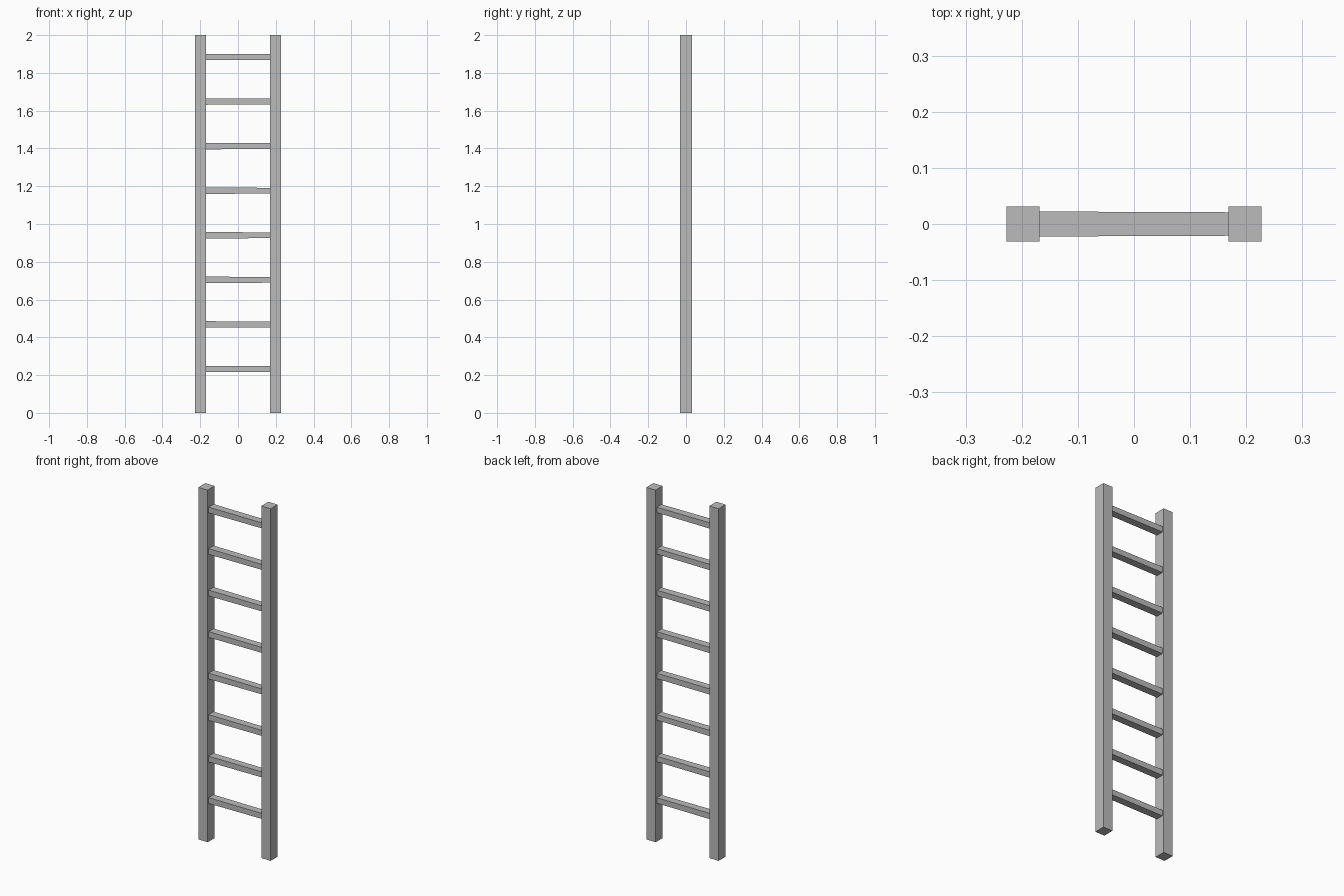
import bpy
import bmesh

old = bpy.data.objects.get("Cube")
if old:
    bpy.data.objects.remove(old, do_unlink=True)

grey = bpy.data.materials.new("plain grey")
grey.use_nodes = True
colour = (0.5, 0.5, 0.5, 1)
grey.diffuse_color = colour
grey.node_tree.nodes["Principled BSDF"].inputs["Base Color"].default_value = colour


def box(name, centre, size, taper=1.0):
    """Box whose +x end is scaled by taper."""
    bm = bmesh.new()
    bmesh.ops.create_cube(bm, size=1)
    for v in bm.verts:
        scale = taper if v.co.x > 0 else 1.0
        v.co.x *= size[0]
        v.co.y *= size[1] * scale
        v.co.z *= size[2] * scale
    mesh = bpy.data.meshes.new(name)
    bm.to_mesh(mesh)
    bm.free()
    mesh.materials.append(grey)
    obj = bpy.data.objects.new(name, mesh)
    obj.location = centre
    bpy.context.collection.objects.link(obj)
    return obj


# Upright rails
RAIL_X, RAIL_W, RAIL_D, HEIGHT = 0.198, 0.059, 0.0625, 2.0
for side, name in ((1, "left_rail"), (-1, "right_rail")):
    box(name, (side * RAIL_X, 0, HEIGHT / 2), (RAIL_W, RAIL_D, HEIGHT))

# Evenly spaced rungs, very slightly thinner towards the left rail
RUNGS, FIRST_Z, STEP = 8, 0.233, 0.2358
INNER_GAP = 2 * RAIL_X - RAIL_W
for i in range(RUNGS):
    box(f"rung_{i + 1}", (0, 0, FIRST_Z + i * STEP),
        (INNER_GAP, 0.0445, 0.033), taper=0.94)
